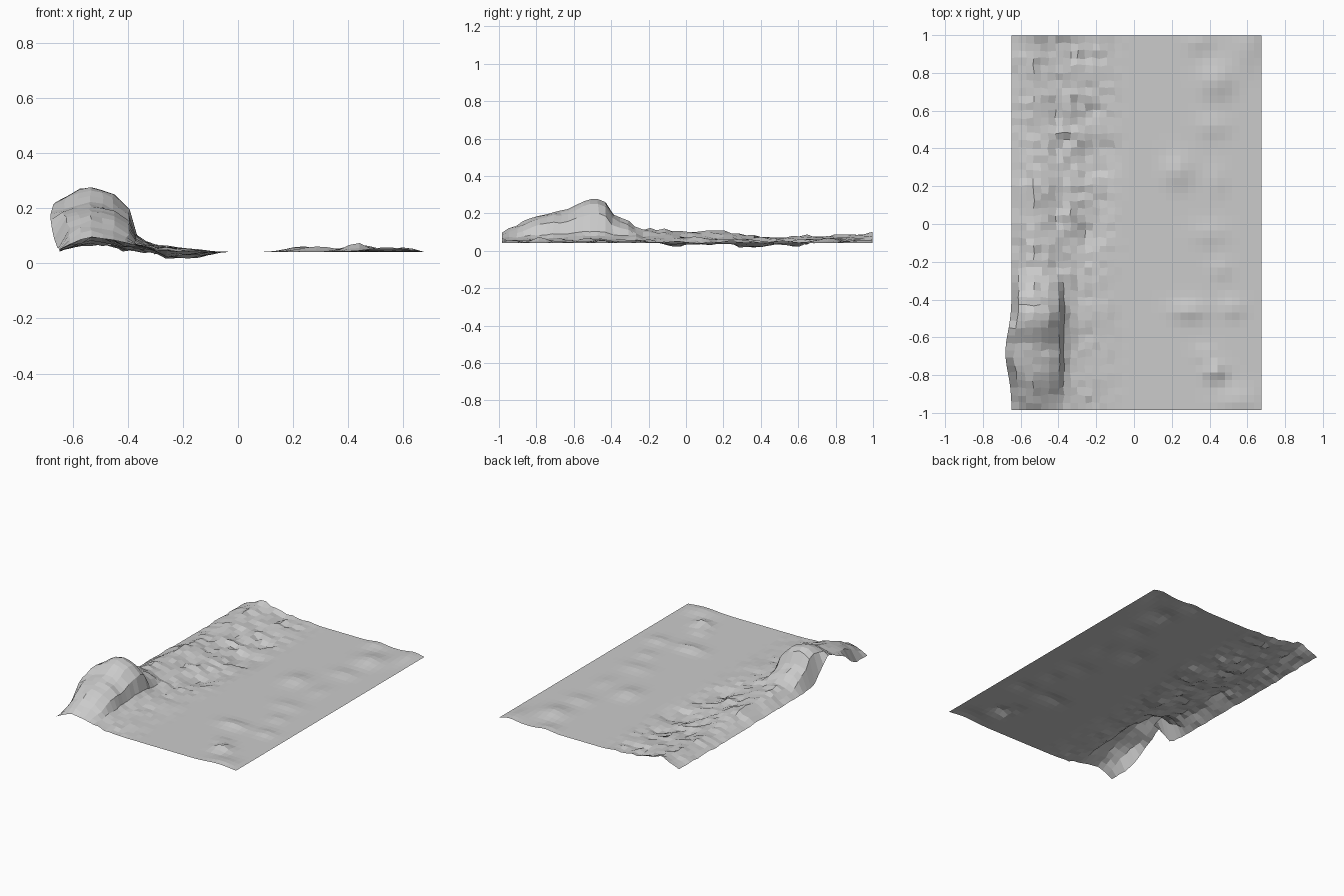
import bpy, bmesh, math, random
from mathutils import noise, Vector

random.seed(4)
BASE = 0.042
X0, X1, Y0, Y1 = -0.648, 0.675, -0.985, 0.998
NX, NY = 34, 50


def lerp_curve(pts, t):
    """Piecewise linear lookup through (position, value) points."""
    if t <= pts[0][0]:
        return pts[0][1]
    for (a, va), (b, vb) in zip(pts, pts[1:]):
        if t <= b:
            return va + (vb - va) * (t - a) / (b - a)
    return pts[-1][1]


def bell(x, y, cx, cy, rx, ry):
    return math.exp(-((x - cx) / rx) ** 2 - ((y - cy) / ry) ** 2)


# crest height along the bank
crest = [(-0.985, 0.10), (-0.9, 0.14), (-0.8, 0.185), (-0.7, 0.21), (-0.64, 0.215),
         (-0.56, 0.265), (-0.48, 0.285), (-0.43, 0.265), (-0.39, 0.195), (-0.31, 0.16),
         (-0.25, 0.115), (-0.1, 0.11), (0.1, 0.10), (0.2, 0.105), (0.33, 0.075),
         (0.5, 0.07), (0.65, 0.075), (0.8, 0.082), (0.94, 0.08), (1.0, 0.098)]
# cross-sections: large boulder, and low rubble bank
boulder = [(-0.61, 0.85), (-0.54, 1), (-0.46, 0.9), (-0.41, 0.62), (-0.37, 0.2),
           (-0.3, 0.1), (-0.2, 0.05), (-0.08, 0)]
bank = [(-0.648, 0.12), (-0.59, 0.6), (-0.53, 1), (-0.46, 0.75), (-0.41, 0.4),
        (-0.3, 0.2), (-0.2, 0.08), (-0.08, 0)]
# how boulder-like the section is, and how high its open outer edge lifts
boulder_mix = [(-0.95, 0.2), (-0.85, 0.8), (-0.78, 1), (-0.4, 1), (-0.25, 0.2), (-0.15, 0)]
edge_lift = [(-0.86, 0.12), (-0.78, 0.35), (-0.68, 0.8), (-0.56, 0.85), (-0.5, 0.5),
             (-0.42, 0.12)]
# low mounds on the flat side: x, y, radius x, radius y, height
mounds = [(0.44, 0.76, 0.08, 0.09, 0.026), (0.60, 0.95, 0.06, 0.12, 0.016),
          (0.34, 0.97, 0.06, 0.06, 0.015), (0.42, 0.52, 0.08, 0.06, 0.012),
          (0.23, 0.28, 0.07, 0.08, 0.02), (0.44, 0.23, 0.05, 0.08, 0.008),
          (0.40, -0.05, 0.09, 0.06, 0.01), (0.46, -0.24, 0.05, 0.05, 0.01),
          (0.29, -0.46, 0.09, 0.05, 0.02), (0.52, -0.45, 0.06, 0.05, 0.014),
          (0.43, -0.78, 0.05, 0.05, 0.034), (0.38, -0.69, 0.05, 0.04, 0.012),
          (0.54, -0.94, 0.1, 0.07, 0.016)]
# hollows at the foot of the bank
hollows = [(-0.2, 0.35, 0.09, 0.12, 0.034), (-0.24, -0.05, 0.08, 0.12, 0.024),
           (-0.17, 0.12, 0.06, 0.08, 0.012), (-0.25, 0.58, 0.07, 0.08, 0.022)]


def terrain_point(x, y):
    h = lerp_curve(crest, y) - BASE
    m = lerp_curve(boulder_mix, y)
    sec = [(-0.648, lerp_curve(edge_lift, y))] + boulder
    z = h * (m * lerp_curve(sec, x) + (1 - m) * lerp_curve(bank, x))
    # rubble roughness fading out towards the flat ground
    rough = lerp_curve([(-0.648, 0.4), (-0.56, 0.8), (-0.3, 1), (-0.2, 0.8), (-0.05, 0)], x)
    rough *= 1 - 0.5 * m
    z += rough * (0.014 * noise.noise(Vector((x * 13, y * 13, 2)))
                  + random.uniform(-0.008, 0.008) + 0.003)
    z += sum(k * bell(x, y, cx, cy, rx, ry) for cx, cy, rx, ry, k in mounds)
    z -= sum(k * bell(x, y, cx, cy, rx, ry) for cx, cy, rx, ry, k in hollows)
    # keep the border and middle strip flat
    if -0.04 < x < 0.11 or x > 0.67:
        z = 0
    # boulder bulges outwards on both sides
    b = bell(0, y, 0, -0.68, 1, 0.15)
    dx = -0.033 * b * bell(x, 0, -0.648, 0, 0.09, 1)
    dx += 0.02 * m * bell(x, 0, -0.41, 0, 0.03, 1)
    dy = 0
    if X0 + 0.01 < x < -0.1 and Y0 + 0.01 < y < Y1 - 0.01:
        dx += random.uniform(-0.005, 0.005)
        dy = random.uniform(-0.006, 0.006)
    return (x + dx, y + dy, max(0.0, BASE + z))


# roadside ground sheet with rocky bank
bm = bmesh.new()
rows = []
for j in range(NY + 1):
    y = Y0 + (Y1 - Y0) * j / NY
    rows.append([bm.verts.new(terrain_point(X0 + (X1 - X0) * i / NX, y))
                 for i in range(NX + 1)])
for a, b in zip(rows, rows[1:]):
    for i in range(NX):
        bm.faces.new((a[i], a[i + 1], b[i + 1], b[i]))
mesh = bpy.data.meshes.new("rocky_ground")
bm.to_mesh(mesh)
bm.free()
obj = bpy.data.objects.new("rocky_ground", mesh)
bpy.context.collection.objects.link(obj)
